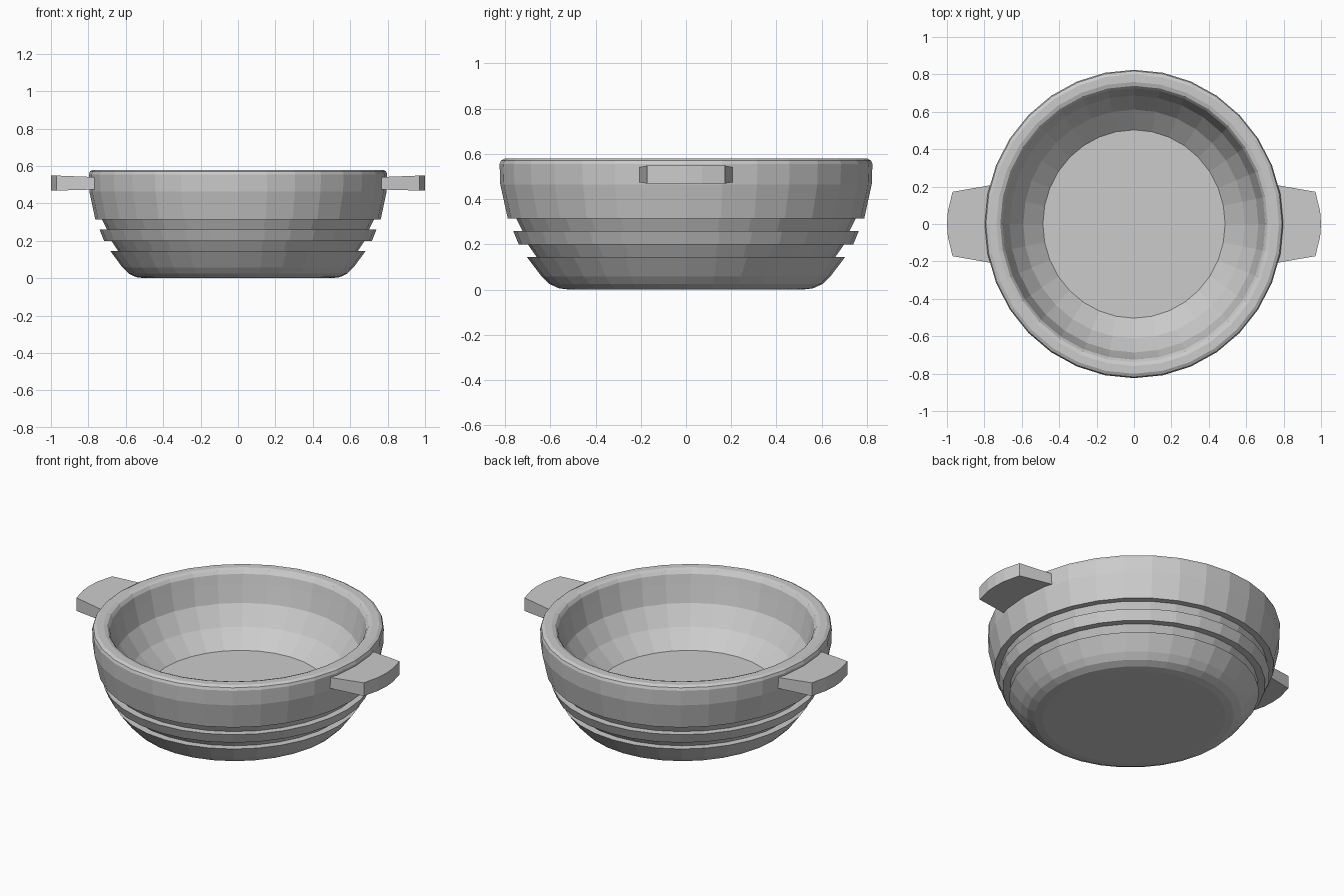
import bpy, bmesh
from math import cos, sin, pi

if "Cube" in bpy.data.objects:
    bpy.data.objects.remove(bpy.data.objects["Cube"])

SEGMENTS = 32
Y_STRETCH = 1.033


def make_object(name, bm):
    bmesh.ops.recalc_face_normals(bm, faces=bm.faces[:])
    mesh = bpy.data.meshes.new(name)
    bm.to_mesh(mesh)
    bm.free()
    obj = bpy.data.objects.new(name, mesh)
    bpy.context.collection.objects.link(obj)
    return obj


def lathe(name, profile):
    """Revolve (radius, z) points into a closed, slightly oval body."""
    bm = bmesh.new()
    rings = []
    for r, z in profile:
        rings.append([bm.verts.new((r * cos(2 * pi * i / SEGMENTS),
                                    r * Y_STRETCH * sin(2 * pi * i / SEGMENTS), z))
                      for i in range(SEGMENTS)])
    for a, b in zip(rings, rings[1:]):
        for i in range(SEGMENTS):
            j = (i + 1) % SEGMENTS
            bm.faces.new((a[i], a[j], b[j], b[i]))
    bm.faces.new(rings[0])
    bm.faces.new(rings[-1])
    return make_object(name, bm)


def handle(name, side):
    """Flat tab, a little thicker at its curved outer end."""
    outline = [(0.74, -0.21), (0.78, -0.205), (0.97, -0.172), (0.995, -0.07),
               (1.0, 0.0), (0.995, 0.07), (0.97, 0.172), (0.78, 0.205), (0.74, 0.21)]
    bm = bmesh.new()
    low, high = [], []
    for x, y in outline:
        t = (x - 0.74) / 0.26
        low.append(bm.verts.new((side * x, y, 0.475 - 0.007 * t)))
        high.append(bm.verts.new((side * x, y, 0.54 + 0.01 * t)))
    bm.faces.new(low)
    bm.faces.new(high)
    n = len(outline)
    for i in range(n):
        j = (i + 1) % n
        bm.faces.new((low[i], low[j], high[j], high[i]))
    return make_object(name, bm)


# Bowl: base, two stepped grooves, rounded rim, then the inside down to the floor
lathe("bowl", [
    (0.50, 0.0), (0.545, 0.006), (0.585, 0.025), (0.618, 0.058), (0.682, 0.145),
    (0.640, 0.145), (0.677, 0.200),
    (0.716, 0.200), (0.740, 0.260),
    (0.700, 0.260), (0.727, 0.315),
    (0.763, 0.315), (0.795, 0.465), (0.798, 0.555), (0.792, 0.571), (0.775, 0.580),
    (0.735, 0.580), (0.715, 0.573), (0.702, 0.555),
    (0.690, 0.500), (0.665, 0.395), (0.592, 0.285), (0.487, 0.190),
])

# Side handles
for label, side in (("left", -1), ("right", 1)):
    handle(label + "_handle", side)
